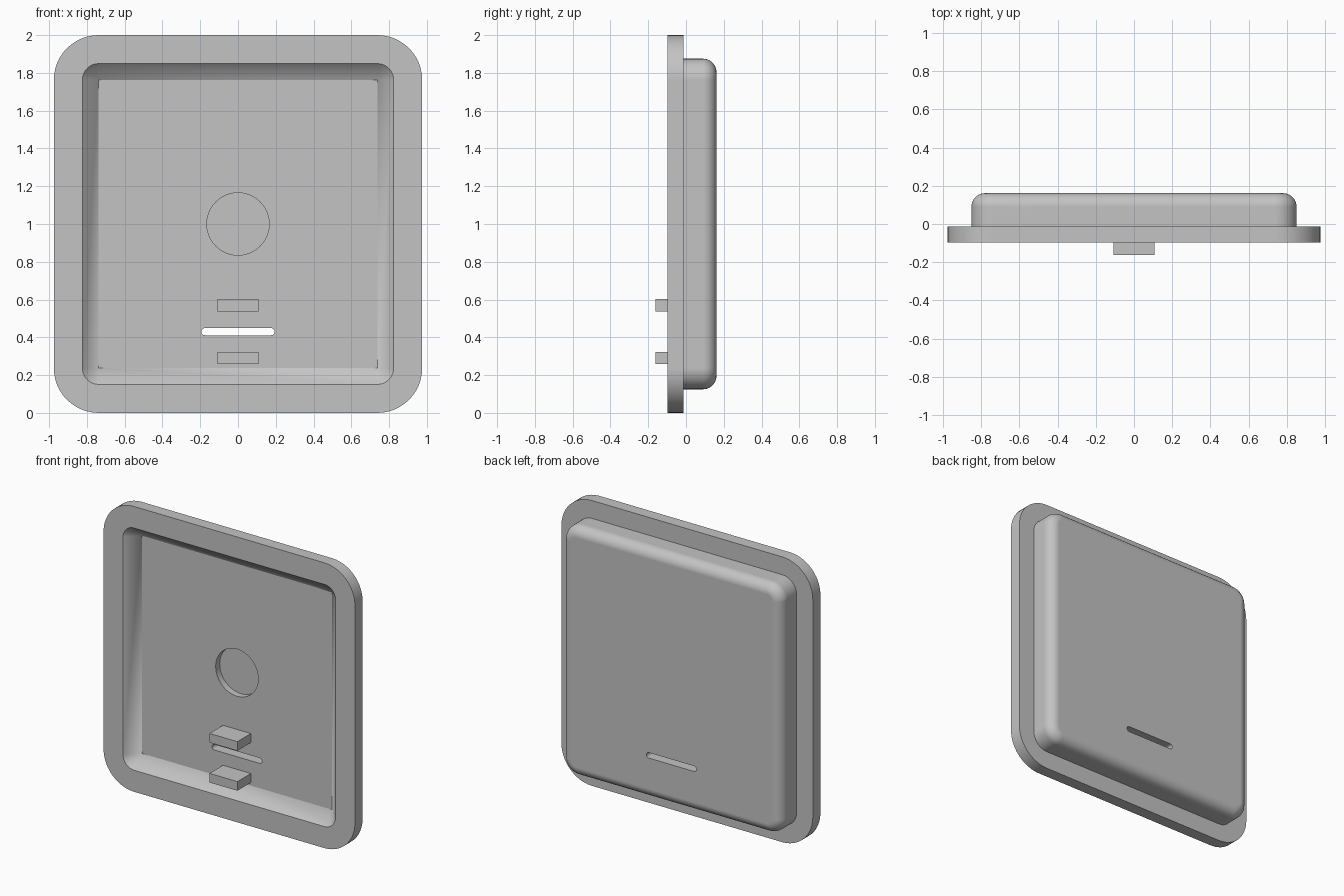
import bpy, bmesh, math
from mathutils import Matrix

if "Cube" in bpy.data.objects:
    bpy.data.objects.remove(bpy.data.objects["Cube"])

grey = bpy.data.materials.new("plain grey")
grey.use_nodes = True
grey.diffuse_color = (0.55, 0.55, 0.55, 1)
grey.node_tree.nodes["Principled BSDF"].inputs["Base Color"].default_value = grey.diffuse_color

MID_Z = 1.0
HALF_X, HALF_Z = 0.738, 0.763      # recessed floor, the core of every outline
FRONT, REAR, BACK = -0.097, -0.012, 0.161


def make_object(name, bm):
    bmesh.ops.recalc_face_normals(bm, faces=bm.faces)
    mesh = bpy.data.meshes.new(name)
    bm.to_mesh(mesh)
    bm.free()
    mesh.materials.append(grey)
    obj = bpy.data.objects.new(name, mesh)
    bpy.context.collection.objects.link(obj)
    return obj


def outline(hx, hz, r, steps=12):
    """Rectangle of half sizes hx, hz grown outward by r with round corners."""
    points = []
    for i, (sx, sz) in enumerate([(1, 1), (-1, 1), (-1, -1), (1, -1)]):
        for k in range(steps + 1):
            a = (i + k / steps) * math.pi / 2
            points.append((sx * hx + r * math.cos(a), sz * hz + r * math.sin(a)))
    return points


def loft(name, hx, hz, z, profile):
    """Skin grown outlines given as (growth, y), capped at both ends."""
    bm = bmesh.new()
    rings = [[bm.verts.new((px, y, z + pz)) for px, pz in outline(hx, hz, r)]
             for r, y in profile]
    n = len(rings[0])
    for a, b in zip(rings, rings[1:]):
        for i in range(n):
            j = (i + 1) % n
            bm.faces.new((a[i], a[j], b[j], b[i]))
    bm.faces.new(rings[0])
    bm.faces.new(rings[-1])
    bmesh.ops.remove_doubles(bm, verts=bm.verts, dist=1e-5)
    return make_object(name, bm)


def box(name, size, centre):
    bm = bmesh.new()
    bmesh.ops.create_cube(bm, size=1, matrix=Matrix.Translation(centre) @ Matrix.Diagonal((*size, 1)))
    return make_object(name, bm)


# Tray: sloped pocket, wide front flange, rounded rear body
body, fillet = 0.112, 0.07
profile = [(0, REAR), (0.086, FRONT), (0.237, FRONT), (0.237, REAR), (body, REAR)]
for k in range(11):
    a = k / 10 * math.pi / 2
    profile.append((body - fillet + fillet * math.cos(a),
                    BACK - fillet + fillet * math.sin(a)))
tray = loft("tray", HALF_X, HALF_Z, MID_Z, profile)

# Cutters: round recess in the floor and slot right through
recess = loft("recess_cutter", 0, 0, MID_Z, [(0.165, -0.06), (0.165, REAR + 0.045)])
slot = loft("slot_cutter", 0.175, 0, 0.43, [(0.019, -0.3), (0.019, 0.3)])
bpy.context.view_layer.objects.active = tray
for cutter in (recess, slot):
    cutter.hide_render = True
    mod = tray.modifiers.new("cut", 'BOOLEAN')
    mod.operation = 'DIFFERENCE'
    mod.solver = 'EXACT'
    mod.object = cutter
    bpy.ops.object.modifier_apply(modifier=mod.name)
    bpy.data.objects.remove(cutter)

# Smooth curved surfaces, flat faces kept flat
bpy.ops.object.select_all(action='DESELECT')
tray.select_set(True)
bpy.ops.object.shade_smooth_by_angle(angle=math.radians(30))
tray.modifiers.new("flat faces", 'WEIGHTED_NORMAL').keep_sharp = True

# Two tabs standing out of the floor above and below the slot
for name, z in (("upper_tab", 0.57), ("lower_tab", 0.29)):
    box(name, (0.216, 0.15, 0.064), (0, -0.086, z))
